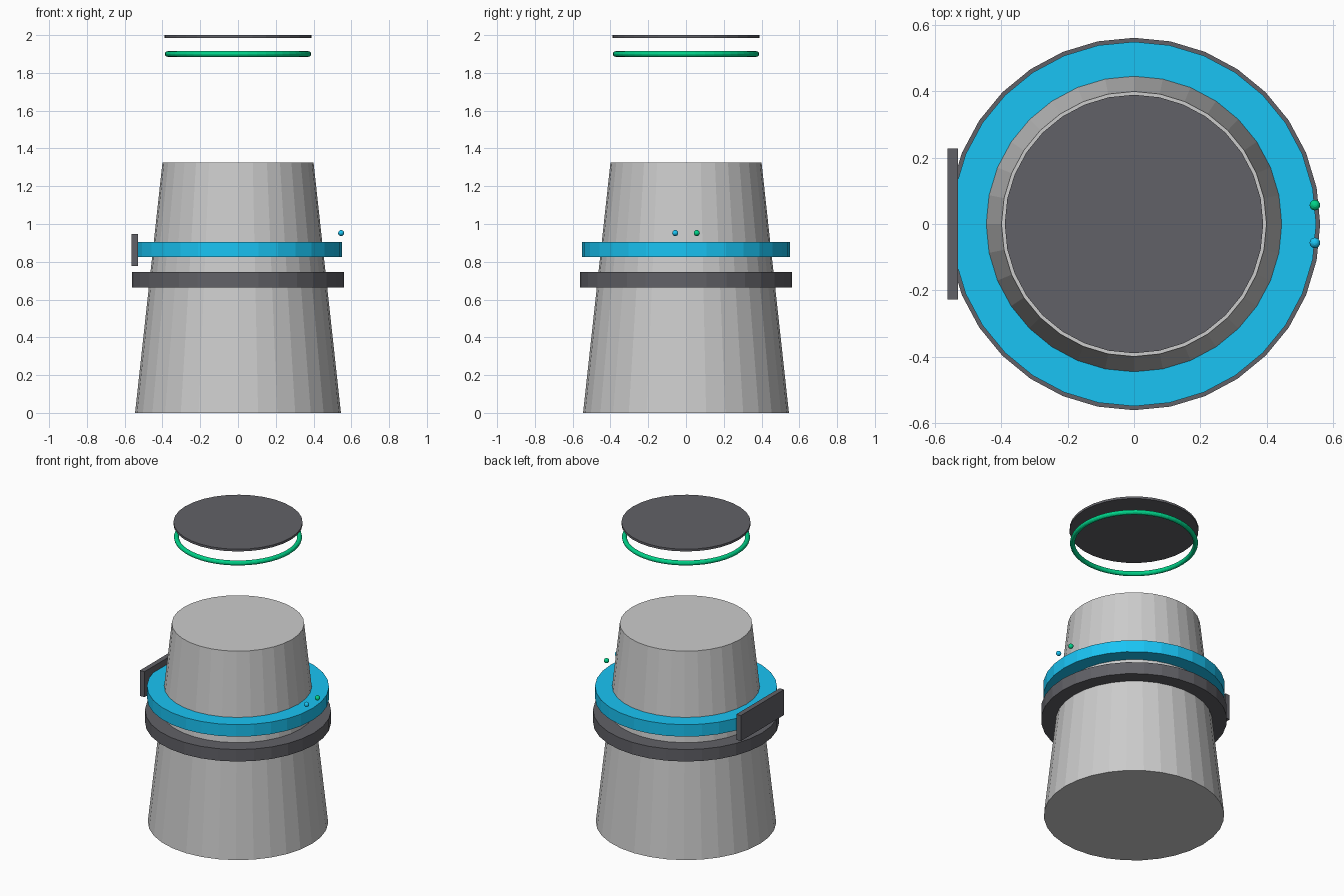
import bpy

if "Cube" in bpy.data.objects:
    bpy.data.objects.remove(bpy.data.objects["Cube"])

SIDES = 32


def material(name, rgb):
    mat = bpy.data.materials.new(name)
    mat.diffuse_color = (*rgb, 1)
    mat.use_nodes = True
    mat.node_tree.nodes["Principled BSDF"].inputs["Base Color"].default_value = mat.diffuse_color
    return mat


dark = material("dark_grey", (0.12, 0.12, 0.135))
blue = material("blue", (0.01, 0.55, 0.9))
green = material("green", (0.0, 0.65, 0.25))


def finish(name, mat=None):
    obj = bpy.context.object
    obj.name = name
    if mat:
        obj.data.materials.append(mat)
    return obj


def drum(name, r_bottom, r_top, z0, z1, mat=None):
    """Flat-sided drum between two heights."""
    bpy.ops.mesh.primitive_cone_add(vertices=SIDES, radius1=r_bottom, radius2=r_top,
                                    depth=z1 - z0, location=(0, 0, (z0 + z1) / 2))
    return finish(name, mat)


# Tapered body
drum("body", 0.545, 0.40, 0, 1.325)

# Two bands around the body
drum("lower_band", 0.562, 0.562, 0.665, 0.745, dark)
drum("upper_band", 0.55, 0.55, 0.825, 0.905, blue)

# Floating cap and seal ring
drum("cap", 0.39, 0.39, 1.985, 2.0, dark)
bpy.ops.mesh.primitive_torus_add(major_segments=48, minor_segments=12, major_radius=0.372,
                                 minor_radius=0.015, location=(0, 0, 1.9))
finish("seal_ring", green)

# Plate on the left side
bpy.ops.mesh.primitive_cube_add(size=1, location=(-0.547, 0, 0.862))
bpy.context.object.scale = (0.033, 0.455, 0.17)
bpy.ops.object.transform_apply(location=False, rotation=False, scale=True)
finish("side_plate", dark)

# Pair of indicator lights on the right side
for name, y, mat in (("blue_light", -0.057, blue), ("green_light", 0.057, green)):
    bpy.ops.mesh.primitive_uv_sphere_add(segments=16, ring_count=8, radius=0.016,
                                         location=(0.546, y, 0.952))
    finish(name, mat)
